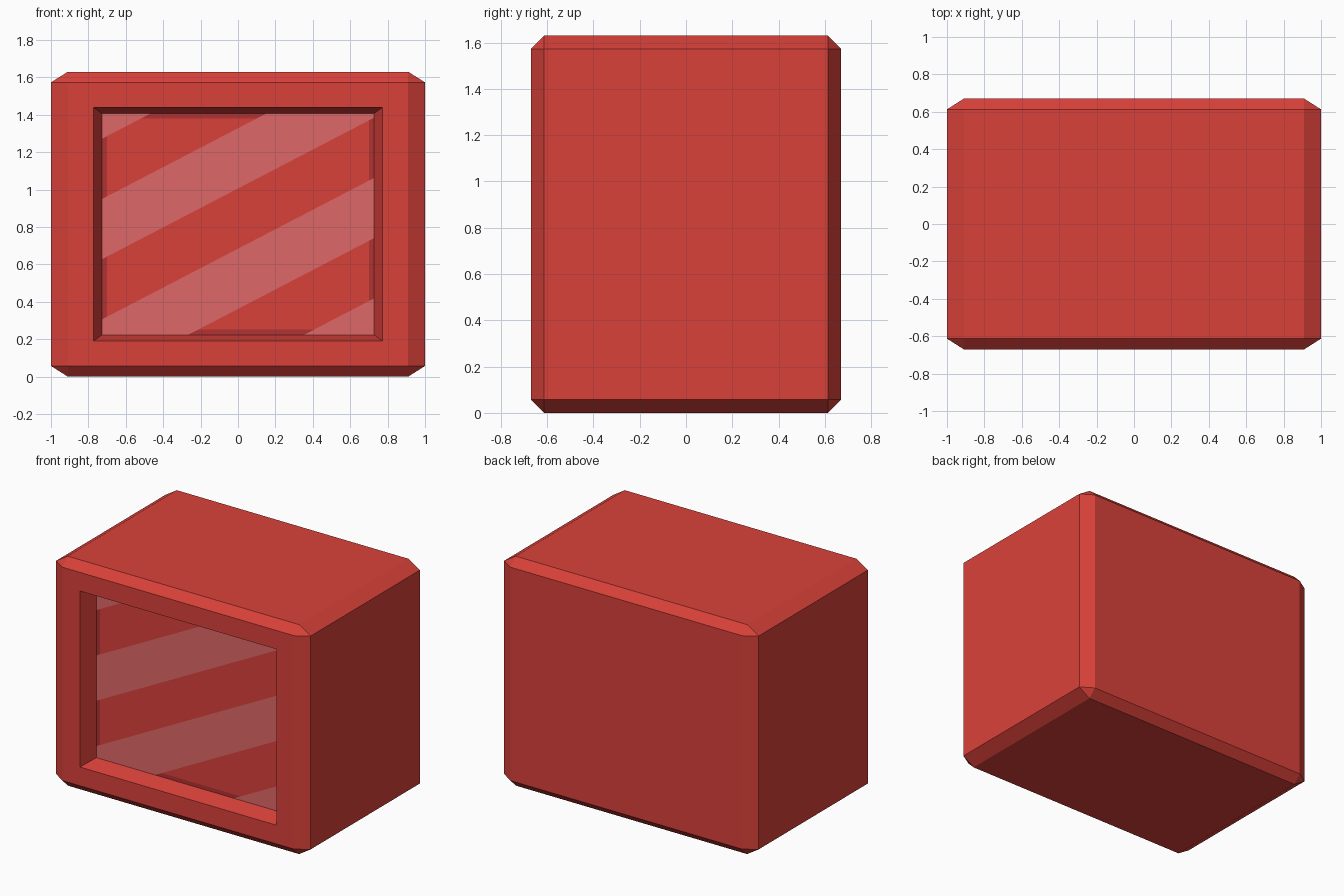
import bpy, bmesh, math
from mathutils import Vector

if "Cube" in bpy.data.objects:
    bpy.data.objects.remove(bpy.data.objects["Cube"])


def material(name, rgb):
    m = bpy.data.materials.new(name)
    m.diffuse_color = (*rgb, 1.0)
    m.use_nodes = True
    m.node_tree.nodes["Principled BSDF"].inputs["Base Color"].default_value = m.diffuse_color
    return m


red = material("red", (0.70, 0.053, 0.042))
pink = material("pale pink", (0.74, 0.136, 0.136))
dark = material("dark red", (0.44, 0.032, 0.034))

HX, HY, HZ, CZ = 1.0, 0.67, 0.815, 0.815   # half sizes and middle height
BX, BY, BZ = 0.09, 0.057, 0.057            # chamfer along each axis
SX, SZ, SY = 0.728, 0.592, -0.55           # screen half sizes and depth


def finish(bm, name, mats):
    me = bpy.data.meshes.new(name)
    bm.to_mesh(me)
    bm.free()
    for m in mats:
        me.materials.append(m)
    ob = bpy.data.objects.new(name, me)
    bpy.context.collection.objects.link(ob)
    return ob


# Casing: chamfered box as the hull of its corner points
bm = bmesh.new()
for sx in (-1, 1):
    for sy in (-1, 1):
        for sz in (-1, 1):
            for kx, ky, kz in ((0, 1, 1), (1, 0, 1), (1, 1, 0)):
                bm.verts.new((sx * (HX - kx * BX), sy * (HY - ky * BY),
                              CZ + sz * (HZ - kz * BZ)))
bmesh.ops.convex_hull(bm, input=bm.verts[:])
bmesh.ops.dissolve_limit(bm, angle_limit=math.radians(1),
                         verts=bm.verts[:], edges=bm.edges[:])
bmesh.ops.recalc_face_normals(bm, faces=bm.faces[:])
bm.normal_update()

# Recessed opening with sloped walls in the front; the screen fills its back
front = min(bm.faces, key=lambda f: f.calc_center_median().y)
for hx, hz, y in ((0.773, 0.625, -HY), (SX, SZ, SY)):
    bmesh.ops.inset_region(bm, faces=[front], thickness=0.03)
    for v in front.verts:
        v.co = (math.copysign(hx, v.co.x), y,
                CZ + math.copysign(hz, v.co.z - CZ))
bmesh.ops.delete(bm, geom=[front], context='FACES_ONLY')
finish(bm, "casing", [red])

# Screen: flat panel with a thin rim and slanted stripes cut into it
bm = bmesh.new()
panel = bm.faces.new([bm.verts.new((x * SX, SY, CZ + z * SZ))
                      for x, z in ((-1, -1), (1, -1), (1, 1), (-1, 1))])
RIM = 0.028
SLOPE, FIRST, STEP = 0.52, 1.65, 0.322


def cut(point, normal):
    bmesh.ops.bisect_plane(bm, geom=bm.verts[:] + bm.edges[:] + bm.faces[:],
                           plane_co=point, plane_no=normal)


for s in (-1, 1):
    cut(Vector((s * (SX - RIM), 0, 0)), Vector((1, 0, 0)))
    cut(Vector((0, 0, CZ + s * (SZ - RIM))), Vector((0, 0, 1)))
for i in range(6):
    cut(Vector((0, 0, FIRST - i * STEP)), Vector((-SLOPE, 0, 1)))

for f in bm.faces:
    c = f.calc_center_median()
    band = math.floor((FIRST - (c.z - SLOPE * c.x)) / STEP)
    if band % 2:
        f.material_index = 1
    elif abs(c.x) > SX - RIM or abs(c.z - CZ) > SZ - RIM:
        f.material_index = 2
finish(bm, "screen", [red, pink, dark])
